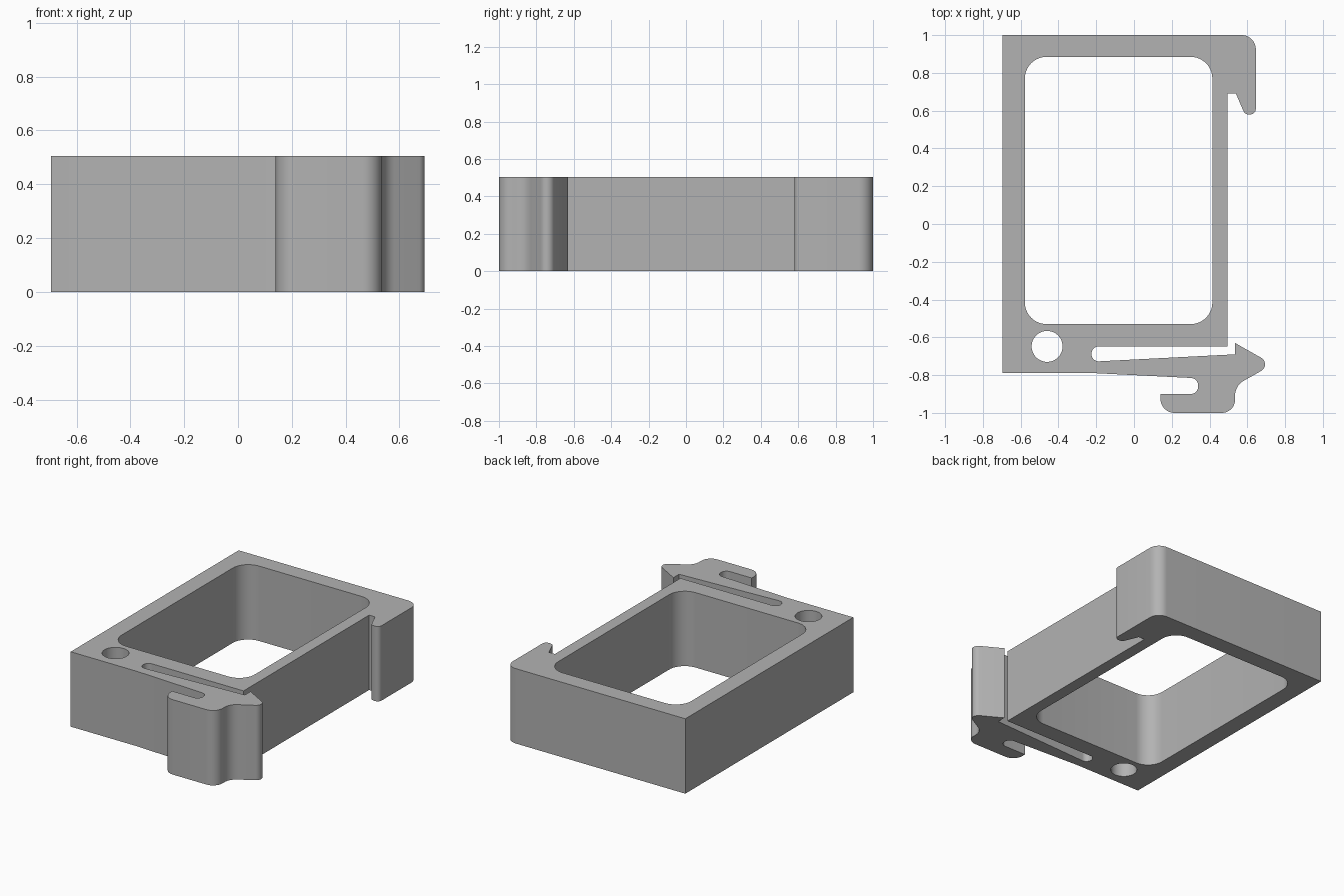
import bpy, bmesh, math
from mathutils import Vector

if "Cube" in bpy.data.objects:
    bpy.data.objects.remove(bpy.data.objects["Cube"], do_unlink=True)

HEIGHT = 0.505


def rounded(corners, steps=10):
    """Turn (x, y, radius) corners into a closed outline with fillet arcs."""
    outline = []
    for i, (x, y, r) in enumerate(corners):
        p = Vector((x, y))
        if r == 0:
            outline.append(p)
            continue
        a = (Vector(corners[i - 1][:2]) - p).normalized()
        b = (Vector(corners[(i + 1) % len(corners)][:2]) - p).normalized()
        half = a.angle(b) / 2
        centre = p + (a + b).normalized() * (r / math.sin(half))
        start = p + a * (r / math.tan(half)) - centre
        end = p + b * (r / math.tan(half)) - centre
        sweep = math.pi - 2 * half
        for k in range(steps + 1):
            t = k / steps
            outline.append(centre + (start * math.sin((1 - t) * sweep)
                                     + end * math.sin(t * sweep)) / math.sin(sweep))
    return outline


def extruded_plate(name, outlines, height, material):
    """Fill nested outlines, with the inner ones as holes, and extrude upward."""
    curve = bpy.data.curves.new(name + "_profile", 'CURVE')
    curve.dimensions = '2D'
    curve.fill_mode = 'BOTH'
    curve.extrude = height / 2
    for pts in outlines:
        spline = curve.splines.new('POLY')
        spline.points.add(len(pts) - 1)
        for sp, p in zip(spline.points, pts):
            sp.co = (p.x, p.y, 0, 1)
        spline.use_cyclic_u = True
    helper = bpy.data.objects.new(name + "_profile", curve)
    bpy.context.collection.objects.link(helper)
    graph = bpy.context.evaluated_depsgraph_get()
    mesh = bpy.data.meshes.new_from_object(helper.evaluated_get(graph))
    bpy.data.objects.remove(helper, do_unlink=True)

    # Weld the caps to the walls and stand the plate on the ground
    bm = bmesh.new()
    bm.from_mesh(mesh)
    bmesh.ops.remove_doubles(bm, verts=bm.verts, dist=0.0002)
    bmesh.ops.recalc_face_normals(bm, faces=bm.faces)
    bmesh.ops.translate(bm, verts=bm.verts, vec=(0, 0, height / 2))
    bm.to_mesh(mesh)
    bm.free()
    mesh.name = name
    mesh.materials.clear()
    mesh.materials.append(material)
    obj = bpy.data.objects.new(name, mesh)
    bpy.context.collection.objects.link(obj)
    bpy.ops.object.select_all(action='DESELECT')
    obj.select_set(True)
    bpy.context.view_layer.objects.active = obj
    bpy.ops.object.shade_smooth_by_angle(angle=math.radians(25))
    return obj


grey = bpy.data.materials.new("plain_grey")
grey.use_nodes = True
colour = (0.45, 0.45, 0.45, 1)
grey.diffuse_color = colour
grey.node_tree.nodes["Principled BSDF"].inputs["Base Color"].default_value = colour

# Outer walls of the frame
frame = [(-0.695, 1, 0), (-0.695, -0.79, 0), (-0.2, -0.79, 0)]
# Spring arm underside, finger tab and latch head
latch = [(0.34, -0.817, 0.04), (0.34, -0.9, 0.04), (0.14, -0.9, 0),
         (0.14, -1, 0.075), (0.535, -1, 0.07), (0.535, -0.856, 0.09),
         (0.735, -0.743, 0.04), (0.535, -0.63, 0), (0.535, -0.69, 0)]
# Slot that frees the spring arm
slot = [(-0.225, -0.729, 0.038), (-0.225, -0.648, 0.038), (0.495, -0.648, 0)]
# Fixed hook at the back corner
hook = [(0.495, 0.69, 0), (0.54, 0.69, 0), (0.587, 0.58, 0.03),
        (0.645, 0.58, 0.03), (0.645, 1, 0.075)]

# Rounded window and pivot hole
window = [(x, y, 0.115) for x, y in
          [(-0.578, -0.53), (0.415, -0.53), (0.415, 0.885), (-0.578, 0.885)]]
pin_hole = [Vector((-0.46 + 0.082 * math.cos(a), -0.648 + 0.082 * math.sin(a)))
            for a in (math.tau * i / 48 for i in range(48))]

extruded_plate("latch_frame",
               [rounded(frame + latch + slot + hook), rounded(window), pin_hole],
               HEIGHT, grey)
